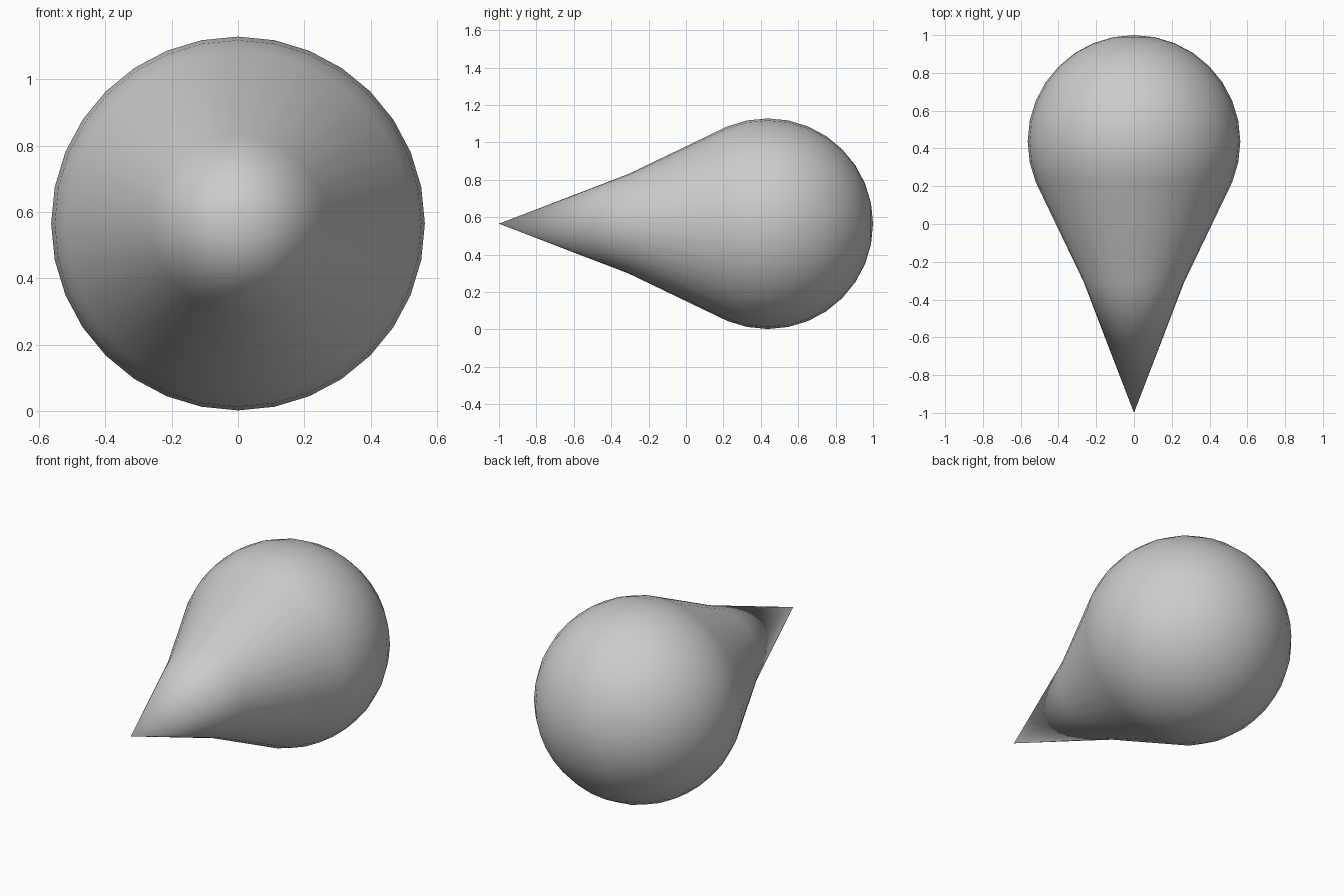
import bpy, bmesh
from math import sin, cos, pi, radians
from mathutils import Matrix

if "Cube" in bpy.data.objects:
    bpy.data.objects.remove(bpy.data.objects["Cube"])

R = 0.563           # ball radius
CY, CZ = 1 - R, 0.565
SEGS = 32

# Half profile (radius, y): pointed tip, cone break, then the rounded ball
profile = [(0, -1), (0.267, -0.305)]
profile += [(R * sin(k * pi / 16), CY - R * cos(k * pi / 16)) for k in range(6, 17)]
profile[-1] = (0, 1)

# Spin the profile around the y axis
bm = bmesh.new()
verts = [bm.verts.new((r, y, 0)) for r, y in profile]
edges = [bm.edges.new(pair) for pair in zip(verts, verts[1:])]
bmesh.ops.spin(bm, geom=verts + edges, cent=(0, 0, 0), axis=(0, 1, 0),
               angle=radians(360), steps=SEGS, use_duplicate=False)
bmesh.ops.remove_doubles(bm, verts=bm.verts, dist=1e-4)
bmesh.ops.recalc_face_normals(bm, faces=bm.faces)
bmesh.ops.transform(bm, matrix=Matrix.Translation((0, 0, CZ)), verts=bm.verts)
for f in bm.faces:
    f.smooth = True

mesh = bpy.data.meshes.new("teardrop")
bm.to_mesh(mesh)
bm.free()
bpy.context.collection.objects.link(bpy.data.objects.new("teardrop", mesh))
